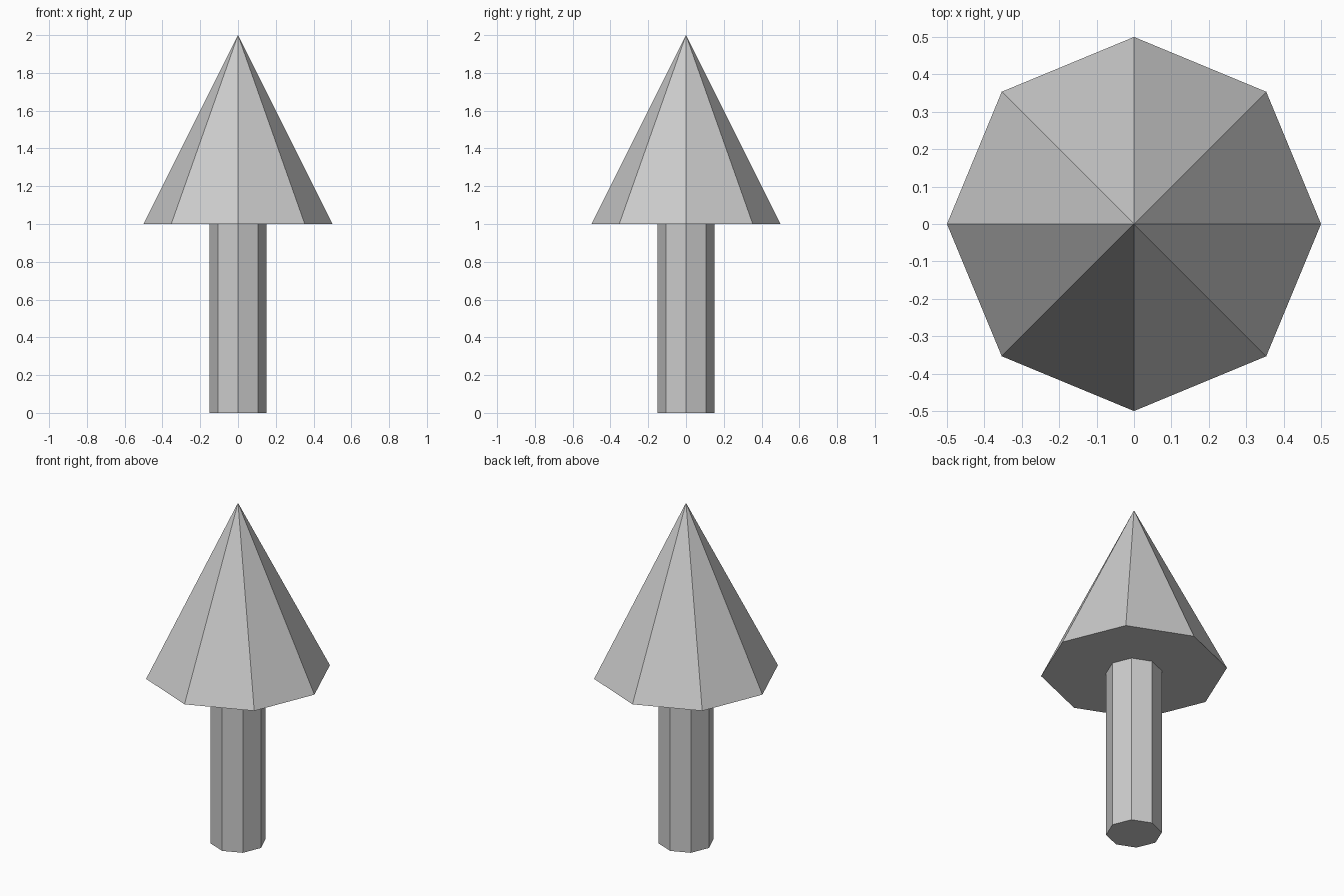
import bpy

cube = bpy.data.objects.get("Cube")
if cube:
    bpy.data.objects.remove(cube, do_unlink=True)

SIDES = 8
GREY = (0.6, 0.6, 0.6, 1.0)

grey = bpy.data.materials.new("plain_grey")
grey.use_nodes = True
grey.diffuse_color = GREY
grey.node_tree.nodes["Principled BSDF"].inputs["Base Color"].default_value = GREY


def finish(name):
    """Name the new part and give it the flat grey colour."""
    part = bpy.context.object
    part.name = name
    part.data.materials.append(grey)
    bpy.ops.object.shade_flat()


# Trunk: eight-sided post
bpy.ops.mesh.primitive_cylinder_add(vertices=SIDES, radius=0.15, depth=1, location=(0, 0, 0.5))
finish("trunk")

# Crown: eight-sided cone resting on the trunk
bpy.ops.mesh.primitive_cone_add(vertices=SIDES, radius1=0.5, radius2=0, depth=1, location=(0, 0, 1.5))
finish("crown")
